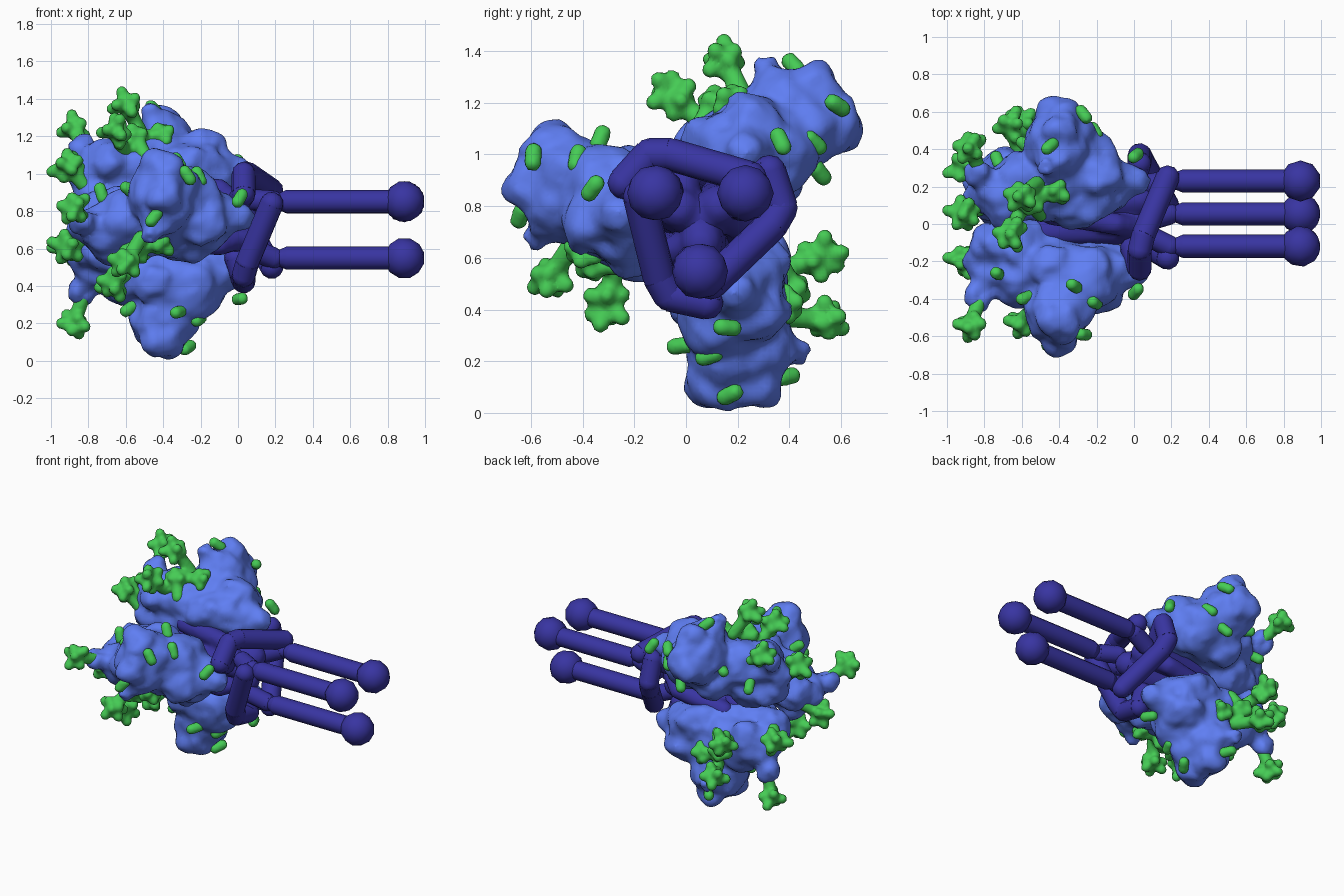
import bpy, bmesh, math, random
from mathutils import Vector, Matrix

if "Cube" in bpy.data.objects:
    bpy.data.objects.remove(bpy.data.objects["Cube"])

random.seed(4)
AXIS = Vector((0, 0.055, 0.75))          # threefold axis runs along x


def material(name, col):
    m = bpy.data.materials.new(name)
    m.diffuse_color = (*col, 1)
    m.use_nodes = True
    m.node_tree.nodes["Principled BSDF"].inputs["Base Color"].default_value = m.diffuse_color
    return m


BLUE = material("blue", (0.115, 0.21, 0.90))
NAVY = material("navy", (0.04, 0.035, 0.36))
GREEN = material("green", (0.06, 0.60, 0.09))
noise = bpy.data.textures.new("lumps", 'CLOUDS')
noise.noise_scale = 0.13


def turn(p, k):
    """Position given in picture coordinates, turned k thirds about the axis."""
    return Matrix.Rotation(math.radians(120 * k), 3, 'X') @ (Vector(p) - AXIS)


def ball(bm, p, r, sub=2):
    bmesh.ops.create_icosphere(bm, subdivisions=sub, radius=r, matrix=Matrix.Translation(p))


def rod(bm, a, b, r, r2=None, sides=12):
    d = b - a
    m = Matrix.Translation((a + b) / 2) @ d.to_track_quat('Z', 'Y').to_matrix().to_4x4()
    bmesh.ops.create_cone(bm, cap_ends=True, segments=sides, radius1=r,
                          radius2=r2 or r, depth=d.length, matrix=m)


def tube(bm, pts, r):
    for p in pts:
        ball(bm, p, r)
    for a, b in zip(pts, pts[1:]):
        rod(bm, a, b, r)


def trio(name, bm, mat, voxel=0, smooth=0, lumps=0):
    """Three copies of one part around the axis."""
    me = bpy.data.meshes.new(name)
    bm.to_mesh(me)
    bm.free()
    me.materials.append(mat)
    for k in range(3):
        ob = bpy.data.objects.new(f"{name}_{k + 1}", me)
        bpy.context.collection.objects.link(ob)
        ob.location = AXIS
        ob.rotation_euler.x = math.radians(120 * k)
        if voxel:
            md = ob.modifiers.new("fuse", 'REMESH')
            md.mode, md.voxel_size, md.use_smooth_shade = 'VOXEL', voxel, True
            if lumps:
                dm = ob.modifiers.new("lumps", 'DISPLACE')
                dm.texture, dm.strength, dm.mid_level = noise, lumps, 0.5
            sm = ob.modifiers.new("soften", 'SMOOTH')
            sm.factor, sm.iterations = 0.5, smooth
        else:
            bpy.ops.object.select_all(action='DESELECT')
            ob.select_set(True)
            bpy.context.view_layer.objects.active = ob
            bpy.ops.object.shade_smooth_by_angle(angle=math.radians(40))


# Lumpy outer lobe (the lower one of the three)
bm = bmesh.new()
for x, y, z, r in [
        (-.40, .19, .24, .18), (-.40, .11, .12, .105), (-.39, .27, .12, .10),
        (-.35, .18, .40, .20), (-.24, .13, .38, .16), (-.20, .25, .42, .15),
        (-.42, .33, .26, .11), (-.47, .43, .23, .06), (-.60, .22, .47, .16),
        (-.50, .20, .50, .19), (-.74, .25, .50, .12), (-.83, .28, .37, .075),
        (-.80, .22, .54, .10), (-.20, .20, .48, .17), (-.09, .20, .49, .12),
        (-.02, .19, .47, .08), (-.75, .12, .60, .12), (-.60, .12, .58, .15),
        (-.30, .28, .56, .13), (-.70, .31, .58, .10), (-.45, .03, .42, .10)]:
    ball(bm, turn((x, y, z), 0), r + 0.008, 3)
trio("outer_lobe", bm, BLUE, 0.022, 6, 0.10)

# Inner core rods hidden between the lobes
bm = bmesh.new()
tube(bm, [turn(p, 0) for p in [(-.50, .10, .67), (.03, .06, .66)]], 0.085)
tube(bm, [turn(p, 0) for p in [(.03, .06, .66), (-.10, -.06, .62), (-.45, -.10, .66)]], 0.06)
tube(bm, [turn(p, 0) for p in [(-.40, .055, .75), (-.02, .055, .75)]], 0.10)
trio("inner_core", bm, NAVY, 0.02, 3)

# Bent collar tube, running over the top in the right-hand view
bm = bmesh.new()
tube(bm, [turn(p, 0) for p in [(.18, .25, .91), (.05, -.06, 1.0), (.03, -.14, 1.0),
                               (.03, -.24, .89), (-.01, -.13, .83)]], 0.064)
trio("collar_tube", bm, NAVY)

# Straight legs with a ball foot and a short slanted root
bm = bmesh.new()
leg = lambda x: turn((x, .23, .85), 0)
rod(bm, leg(.22), leg(.26), .045, .062)
rod(bm, leg(.26), leg(.82), .062)
tube(bm, [turn((.08, .21, .80), 0), leg(.19)], 0.058)
trio("leg", bm, NAVY)
bm = bmesh.new()
ball(bm, leg(.89), 0.11)
trio("foot_ball", bm, NAVY)

# Small green patches on the lobe skin
bm = bmesh.new()
for p in [(-.21, .09, .22), (-.27, .17, .07), (-.32, -.02, .26), (.01, .16, .33),
          (-.45, .39, .14), (-.58, .14, .28), (-.73, .09, .40)]:
    c = turn(p, 0)
    out = Vector((0.3, c.y, c.z)).normalized()
    d = out.cross(Vector((random.uniform(-1, 1), .5, random.uniform(-1, 1)))).normalized() * 0.027
    for s in (-1, 0, 1):
        ball(bm, c + d * s, 0.036)
trio("skin_patch", bm, GREEN, 0.014, 3)

# Branching green tufts: centre, root on the lobe, thirds to turn, twig reach
bm = bmesh.new()
for c, root, k, reach in [
        ((-.60, .15, 1.37), (-.52, .22, 1.22), -1, .07),
        ((-.66, -.05, 1.23), (-.60, .09, 1.10), -1, .08),
        ((-.88, .30, .20), (-.82, .28, .36), 0, .08),
        ((-.92, -.20, .60), (-.82, -.12, .68), 1, .075),
        ((-.41, .18, 1.20), (-.60, .12, 1.19), -1, .055),
        ((-.55, .11, 1.20), (-.50, .05, 1.10), -1, .05)]:
    c, root = turn(c, k), turn(root, k)
    tube(bm, [root, (root + c) / 2, c], 0.04)
    for i in range(9):                   # twigs spread evenly over a sphere
        h = 1 - (2 * i + 1) / 9
        a = 2.4 * i + random.uniform(-.4, .4)
        w = math.sqrt(1 - h * h)
        v = Vector((w * math.cos(a), w * math.sin(a), h))
        tube(bm, [c, c + v * reach * random.uniform(.7, 1.15)], 0.034)
trio("branching_tuft", bm, GREEN, 0.014, 3)
